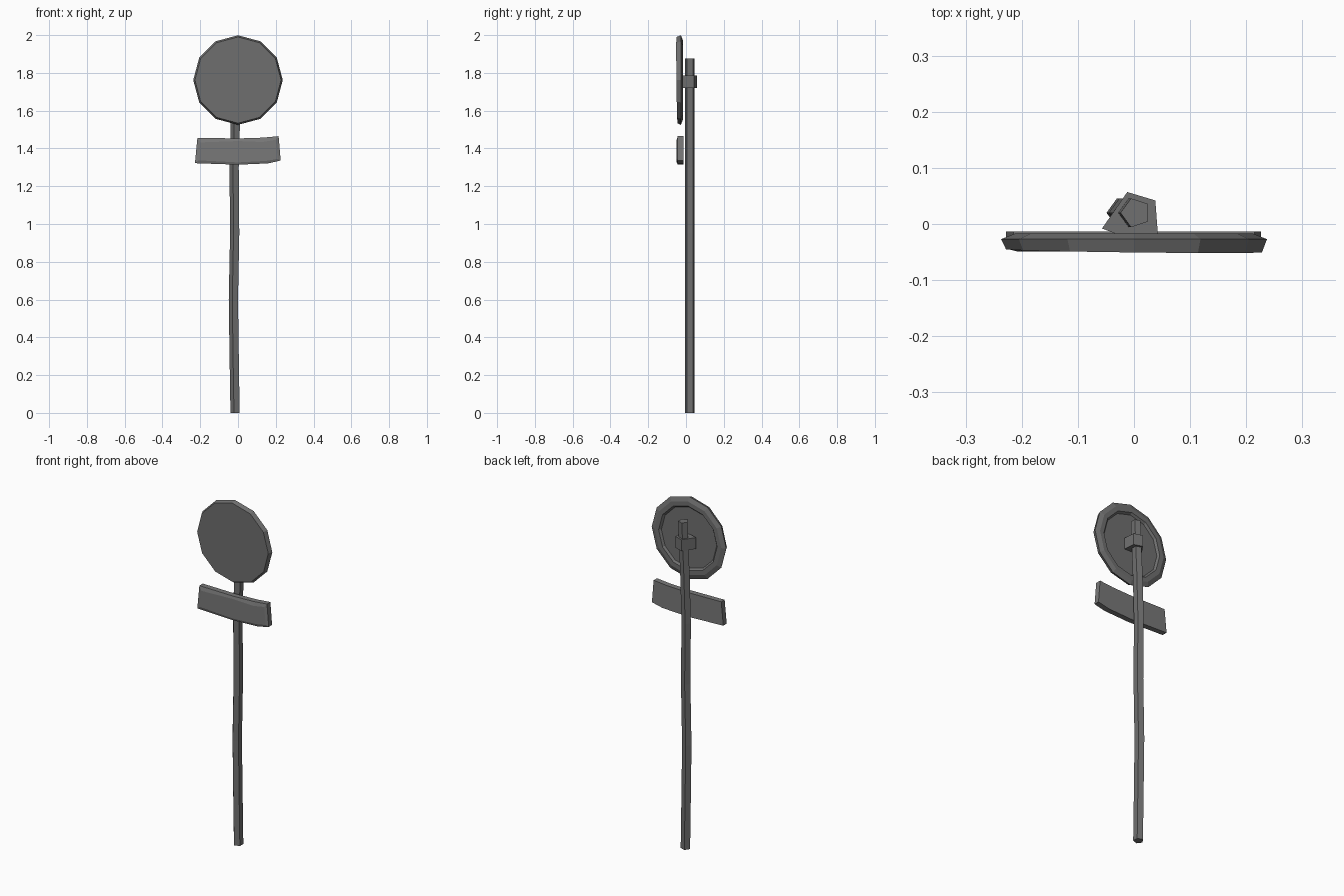
import bpy, bmesh, math
from mathutils import Vector

cube = bpy.data.objects.get("Cube")
if cube:
    bpy.data.objects.remove(cube, do_unlink=True)


def material(name, value):
    m = bpy.data.materials.new(name)
    m.use_nodes = True
    color = (value, value, value, 1)
    m.diffuse_color = color
    m.node_tree.nodes["Principled BSDF"].inputs["Base Color"].default_value = color
    return m


metal = material("dark grey metal", 0.16)
panel = material("mid grey panel", 0.19)


def loft(name, rings, mat):
    """Join equal-length rings of points and cap both ends."""
    bm = bmesh.new()
    loops = [[bm.verts.new(p) for p in ring] for ring in rings]
    n = len(loops[0])
    for a, b in zip(loops, loops[1:]):
        for i in range(n):
            j = (i + 1) % n
            bm.faces.new((a[i], a[j], b[j], b[i]))
    bm.faces.new(loops[0][::-1])
    bm.faces.new(loops[-1])
    bmesh.ops.recalc_face_normals(bm, faces=bm.faces)
    mesh = bpy.data.meshes.new(name)
    bm.to_mesh(mesh)
    bm.free()
    mesh.materials.append(mat)
    ob = bpy.data.objects.new(name, mesh)
    bpy.context.collection.objects.link(ob)
    return ob


# Slightly crooked five-sided pole
path = [(-0.013, 0), (-0.017, 0.25), (-0.022, 0.6), (-0.015, 0.95),
        (-0.018, 1.3), (-0.011, 1.55), (0.003, 1.875)]
angles = [math.radians(36 + 72 * i) for i in range(5)]
loft("pole", [[(x + 0.027 * math.cos(a), 0.02 + 0.027 * math.sin(a), z)
               for a in angles] for x, z in path], metal)

# Clamp tying the pole to the disc
outline = [(-0.012, 0.057), (0.038, 0.042), (0.043, -0.024),
           (-0.02, -0.022), (-0.057, -0.008)]
loft("clamp", [[(x, y, z) for x, y in outline] for z in (1.72, 1.785)], metal)

# Twelve-sided disc with bevelled front and dished back
profile = [(0.228, -0.048), (0.237, -0.027), (0.212, -0.017),
           (0.186, -0.017), (0.176, -0.028)]
rings = []
for r, y in profile:
    ring = []
    for i in range(12):
        a = math.tau * i / 12
        x, z = r * math.cos(a), r * math.sin(a)
        lean = -0.012 * (x + z) if y < -0.04 else 0
        ring.append((x, y + lean, 1.762 + z))
    rings.append(ring)
loft("sign_disc", rings, metal)

# Bent rectangular plate with a shallow bevelled front
edge = [(-0.215, 1.456), (0, 1.453), (0.13, 1.457), (0.215, 1.465),
        (0.226, 1.336), (0.16, 1.321), (0, 1.314), (-0.228, 1.322)]
inner = [(-0.198, 1.432), (0, 1.439), (0.13, 1.434), (0.2, 1.446),
         (0.211, 1.345), (0.15, 1.334), (0, 1.326), (-0.208, 1.337)]
loft("lower_plate", [[(x, y, z) for x, z in pts] for pts, y in
                     ((edge, -0.013), (edge, -0.044), (inner, -0.049))], panel)
